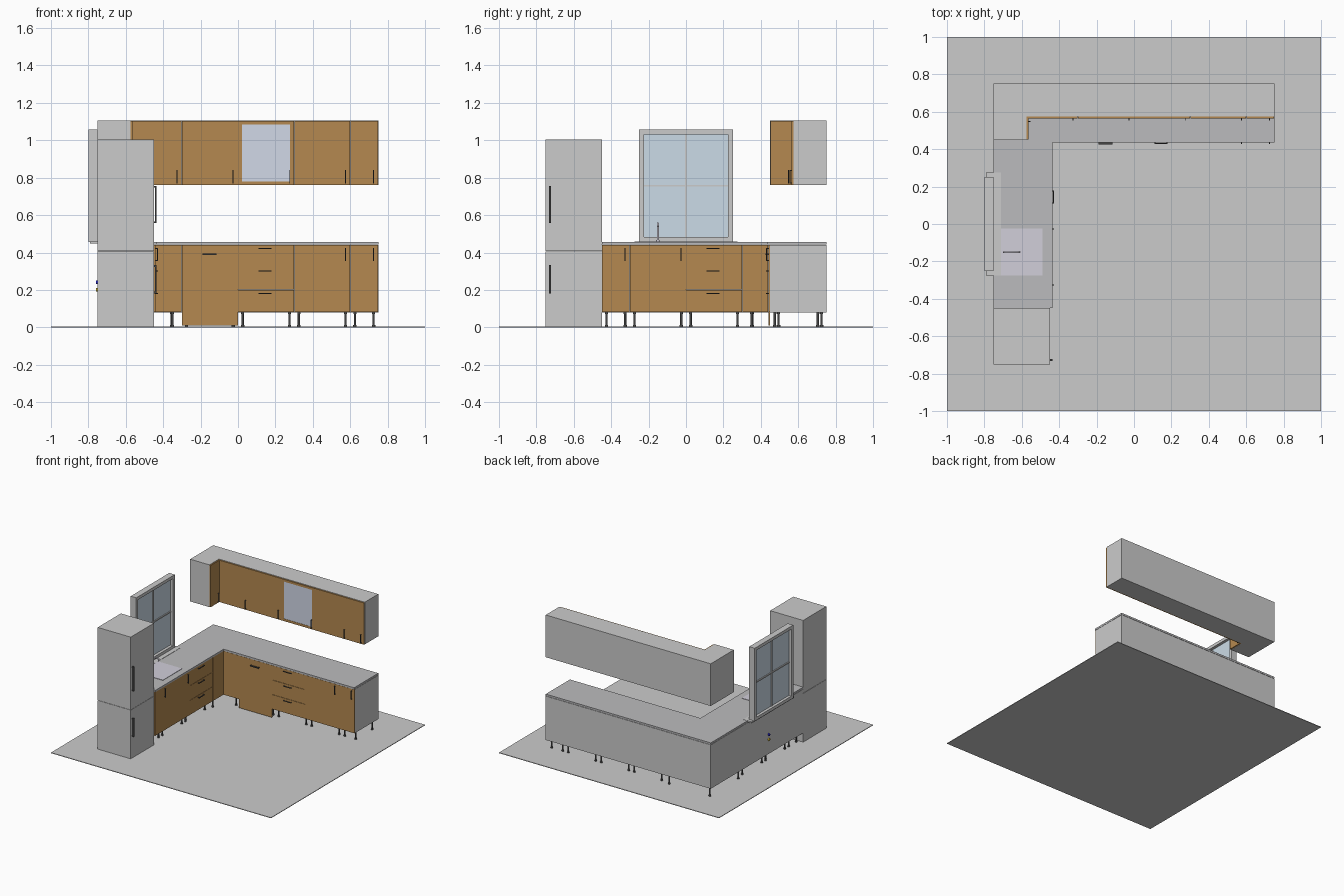
import bpy, bmesh, math
from mathutils import Vector, Matrix

if "Cube" in bpy.data.objects:
    bpy.data.objects.remove(bpy.data.objects["Cube"])


def mat(name, r, g, b):
    m = bpy.data.materials.new(name)
    m.diffuse_color = (r, g, b, 1)
    m.use_nodes = True
    m.node_tree.nodes["Principled BSDF"].inputs["Base Color"].default_value = m.diffuse_color
    return m


WOOD = mat("wood", 0.46, 0.25, 0.08)
DARK = mat("dark_metal", 0.06, 0.06, 0.06)
STONE = mat("worktop_grey", 0.5, 0.5, 0.51)
FLOOR = mat("floor_grey", 0.7, 0.7, 0.7)
GLASS = mat("glass", 0.6, 0.71, 0.8)
STEEL = mat("steel", 0.64, 0.62, 0.7)
PALE = mat("pale_glass", 0.64, 0.69, 0.8)
BLUE = mat("blue", 0.02, 0.02, 0.8)
YELLOW = mat("yellow", 0.7, 0.5, 0.03)


def finish(name, bm, material=None):
    bmesh.ops.recalc_face_normals(bm, faces=bm.faces)
    me = bpy.data.meshes.new(name)
    bm.to_mesh(me)
    bm.free()
    ob = bpy.data.objects.new(name, me)
    bpy.context.collection.objects.link(ob)
    if material:
        me.materials.append(material)
    return ob


def boxes(name, spans, material=None):
    """One object from boxes given as (x0, x1, y0, y1, z0, z1)."""
    bm = bmesh.new()
    for x0, x1, y0, y1, z0, z1 in spans:
        m = Matrix.Translation(((x0 + x1) / 2, (y0 + y1) / 2, (z0 + z1) / 2))
        m = m @ Matrix.Diagonal((x1 - x0, y1 - y0, z1 - z0, 1))
        bmesh.ops.create_cube(bm, size=1, matrix=m)
    return finish(name, bm, material)


def prism(name, outline, z0, z1, material=None):
    bm = bmesh.new()
    face = bm.faces.new([bm.verts.new((x, y, z0)) for x, y in outline])
    top = bmesh.ops.extrude_face_region(bm, geom=[face])["geom"]
    bmesh.ops.translate(bm, vec=(0, 0, z1 - z0),
                        verts=[v for v in top if isinstance(v, bmesh.types.BMVert)])
    return finish(name, bm, material)


def tube(name, points, radius, material=None):
    cu = bpy.data.curves.new(name, "CURVE")
    cu.dimensions = "3D"
    cu.bevel_depth, cu.bevel_resolution, cu.use_fill_caps = radius, 3, True
    sp = cu.splines.new("POLY")
    sp.points.add(len(points) - 1)
    for p, co in zip(sp.points, points):
        p.co = (*co, 1)
    ob = bpy.data.objects.new(name, cu)
    bpy.context.collection.objects.link(ob)
    if material:
        cu.materials.append(material)
    return ob


# Runs: "back" faces -y, "left" faces +x. u runs along, d is distance out of the face.
def place(run, face, u0, u1, d0, d1, z0, z1):
    if run == "back":
        return (u0, u1, face - d1, face - d0, z0, z1)
    return (face + d0, face + d1, u0, u1, z0, z1)


def handle(name, run, face, u, z, length, upright, t=0.005, out=0.012):
    h, w = length / 2, t / 2
    spans = []
    for a, b, d0, d1 in ((-h, h, out - t, out), (-h, -h + t, 0, out - t), (h - t, h, 0, out - t)):
        if upright:
            spans.append(place(run, face, u - w, u + w, d0, d1, z + a, z + b))
        else:
            spans.append(place(run, face, u + a, u + b, d0, d1, z - w, z + w))
    boxes(name, spans, DARK)


def front(name, run, face, u0, u1, z0, z1):
    g = 0.001
    boxes(name, [place(run, face, u0 + g, u1 - g, 0, 0.01, z0 + g, z1 - g)], WOOD)


# Floor
boxes("floor", [(-1, 1, -1, 1, 0, 0.005)], FLOOR)

# Base cabinets and worktop
prism("base_carcass", [(-0.75, -0.45), (-0.45, -0.45), (-0.45, 0.45), (0.75, 0.45),
                       (0.75, 0.75), (-0.75, 0.75)], 0.08, 0.44)
prism("worktop", [(-0.75, -0.45), (-0.436, -0.45), (-0.436, 0.436), (0.75, 0.436),
                  (0.75, 0.75), (-0.75, 0.75)], 0.442, 0.457, STONE)

# Base doors, drawers and handles
for run, face, edge in (("back", 0.45, -0.44), ("left", -0.45, 0.44)):
    sf = 0.44 if run == "back" else -0.44
    for z in (0.08, 0.2, 0.32):
        front(run + "_drawer", run, face, 0, 0.3, z, z + 0.12)
        handle(run + "_drawer_handle", run, sf, 0.145, z + 0.102, 0.07, False)
    if run == "back":
        front("back_corner_panel", run, face, -0.45, -0.3, 0.08, 0.44)
        front("dishwasher_door", run, face, -0.3, 0, 0.01, 0.44)
        handle("dishwasher_handle", run, sf, -0.152, 0.39, 0.075, False, 0.009, 0.014)
        doors = ((0.3, 0.6), (0.6, 0.75))
    else:
        front("left_corner_panel", run, face, 0.3, 0.44, 0.08, 0.44)
        doors = ((-0.45, -0.3), (-0.3, 0))
    for u0, u1 in doors:
        front(run + "_base_door", run, face, u0, u1, 0.08, 0.44)
        handle(run + "_base_handle", run, sf, u1 - 0.026, 0.39, 0.07, True)

# Cabinet legs with round feet
spots = set()
for a, b in ((-0.3, 0), (0, 0.3), (0.3, 0.6), (0.6, 0.75)):
    spots |= {(x, y) for x in (a + 0.025, b - 0.025) for y in (0.495, 0.705)}
for a, b in ((-0.45, -0.3), (-0.3, 0), (0, 0.3)):
    spots |= {(x, y) for y in (a + 0.025, b - 0.025) for x in (-0.495, -0.705)}
spots |= {(-0.35, 0.475), (-0.475, 0.35), (-0.355, 0.725), (-0.725, 0.355), (-0.725, 0.725)}
bm = bmesh.new()
for x, y in sorted(spots):
    for r, z0, z1 in ((0.006, 0.003, 0.08), (0.009, 0.003, 0.012), (0.008, 0.07, 0.08)):
        bmesh.ops.create_cone(bm, cap_ends=True, segments=12, radius1=r, radius2=r,
                              depth=z1 - z0, matrix=Matrix.Translation((x, y, (z0 + z1) / 2)))
finish("cabinet_legs", bm, DARK)

# Wall cabinets
prism("wall_carcass", [(-0.75, 0.45), (-0.575, 0.45), (-0.575, 0.575), (0.75, 0.575),
                       (0.75, 0.75), (-0.75, 0.75)], 0.76, 1.107)
for u0, u1 in ((-0.565, -0.3), (-0.3, 0), (0.3, 0.6), (0.6, 0.75)):
    front("wall_door", "back", 0.575, u0, u1, 0.76, 1.105)
for u in (-0.326, -0.026, 0.274, 0.574, 0.724):
    handle("wall_handle", "back", 0.565, u, 0.805, 0.07, True)
front("wall_side_door", "left", -0.575, 0.45, 0.575, 0.76, 1.105)
handle("wall_side_handle", "left", -0.565, 0.549, 0.805, 0.07, True)

# Glazed wall door
y0, y1 = 0.565, 0.575
boxes("glazed_door_frame", [(0.001, 0.022, y0, y1, 0.761, 1.104),
                            (0.278, 0.299, y0, y1, 0.761, 1.104),
                            (0.022, 0.278, y0, y1, 0.761, 0.78),
                            (0.022, 0.278, y0, y1, 1.085, 1.104)], WOOD)
boxes("glazed_door_pane", [(0.022, 0.278, 0.567, 0.573, 0.78, 1.085)], PALE)

# Fridge freezer
boxes("fridge_lower", [(-0.75, -0.45, -0.75, -0.45, 0.005, 0.405)])
boxes("fridge_upper", [(-0.75, -0.45, -0.75, -0.45, 0.407, 1.005)])
handle("fridge_upper_handle", "left", -0.45, -0.727, 0.657, 0.2, True, 0.01, 0.015)
handle("fridge_lower_handle", "left", -0.45, -0.727, 0.257, 0.15, True, 0.01, 0.015)

# Window: outer frame, glazing bars, panes and sill
xa, xb, fw = -0.8, -0.75, 0.025
boxes("window_frame", [(xa, xb, -0.25, -0.25 + fw, 0.457, 1.057),
                       (xa, xb, 0.25 - fw, 0.25, 0.457, 1.057),
                       (xa, xb, -0.225, 0.225, 0.457, 0.482),
                       (xa, xb, -0.225, 0.225, 1.032, 1.057)])
boxes("window_bars", [(-0.785, -0.765, -0.005, 0.005, 0.482, 1.032),
                      (-0.785, -0.765, -0.225, 0.225, 0.752, 0.762)])
boxes("window_glass", [(-0.777, -0.773, -0.225, 0.225, 0.482, 1.032)], GLASS)
boxes("window_sill", [(-0.79, -0.712, -0.275, 0.275, 0.447, 0.459)])

# Sink and tap
boxes("sink", [(-0.71, -0.49, -0.275, -0.025, 0.45, 0.46)], STEEL)
arc = [(-0.68 - 0.015 * math.cos(a), -0.15, 0.54 + 0.015 * math.sin(a))
       for a in [math.radians(15 * i) for i in range(7)]]
tube("tap", [(-0.695, -0.15, 0.455)] + arc + [(-0.622, -0.15, 0.555), (-0.615, -0.15, 0.55),
                                             (-0.613, -0.15, 0.54)], 0.006, STEEL)
tube("tap_base", [(-0.695, -0.15, 0.458), (-0.695, -0.15, 0.468)], 0.01, STEEL)

# Water connections on the back of the left run
for name, z, m in (("cold_pipe", 0.24, BLUE), ("gas_pipe", 0.2, YELLOW)):
    tube(name, [(-0.76, 0.0, z), (-0.74, 0.0, z)], 0.01, m)
